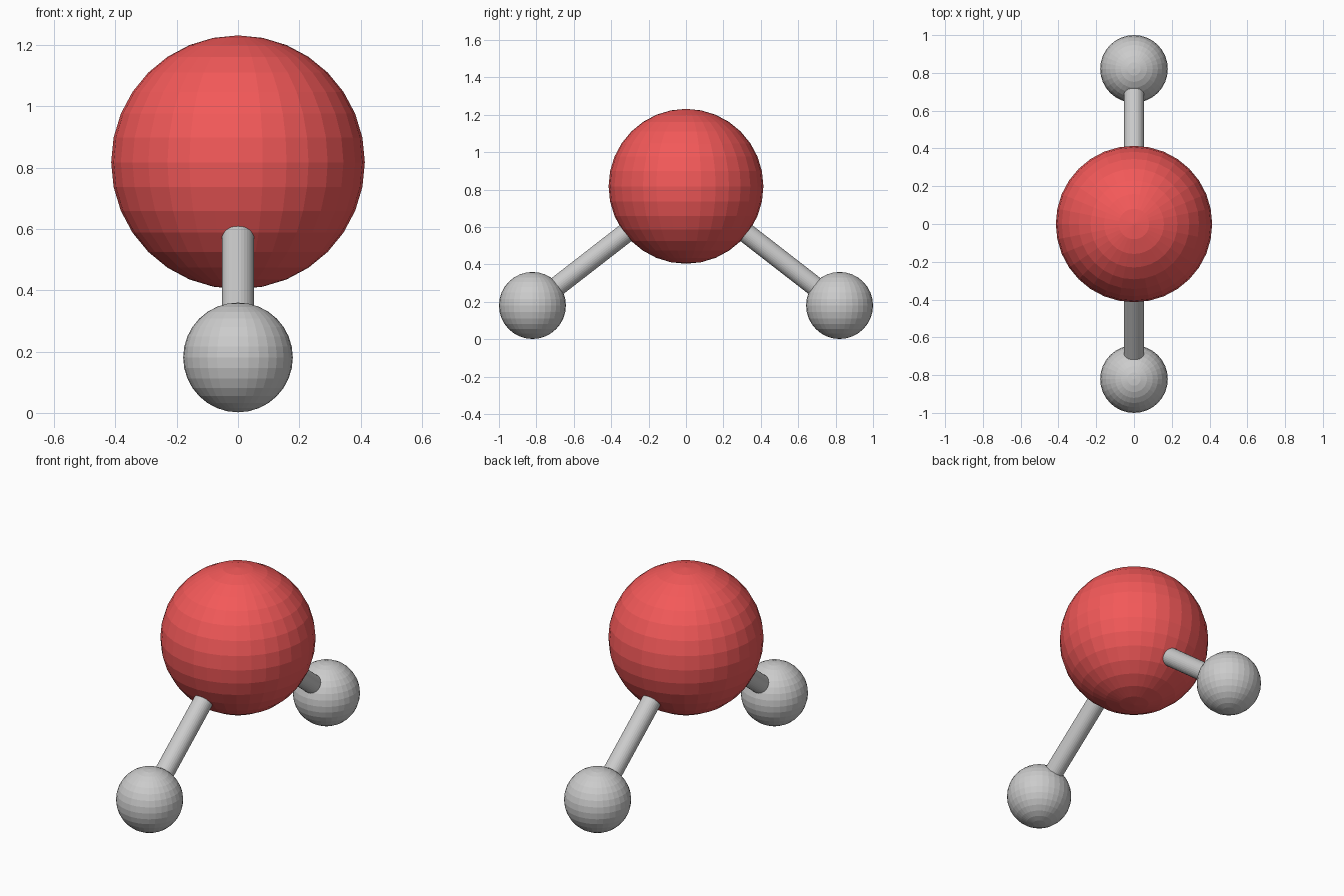
import bpy
from mathutils import Vector

if "Cube" in bpy.data.objects:
    bpy.data.objects.remove(bpy.data.objects["Cube"])

OXYGEN = Vector((0, 0, 0.818))
H_Y, H_Z = 0.821, 0.181

red = bpy.data.materials.new("red")
red.diffuse_color = (0.9, 0.1, 0.1, 1)
red.use_nodes = True
red.node_tree.nodes["Principled BSDF"].inputs["Base Color"].default_value = red.diffuse_color


def ball(name, centre, radius):
    bpy.ops.mesh.primitive_uv_sphere_add(segments=32, ring_count=16,
                                         radius=radius, location=centre)
    bpy.context.object.name = name
    return bpy.context.object


def rod(name, a, b, radius):
    axis = b - a
    bpy.ops.mesh.primitive_cylinder_add(vertices=32, radius=radius,
                                        depth=axis.length, location=(a + b) / 2)
    ob = bpy.context.object
    ob.name = name
    ob.rotation_euler = axis.to_track_quat('Z', 'X').to_euler()
    return ob


# Large central atom
ball("oxygen_atom", OXYGEN, 0.414).data.materials.append(red)

# Two small atoms, each joined to the centre by a bond
for side, label in ((-1, "front"), (1, "back")):
    centre = Vector((0, side * H_Y, H_Z))
    ball("hydrogen_atom_" + label, centre, 0.179)
    rod("bond_" + label, centre, OXYGEN, 0.053)
